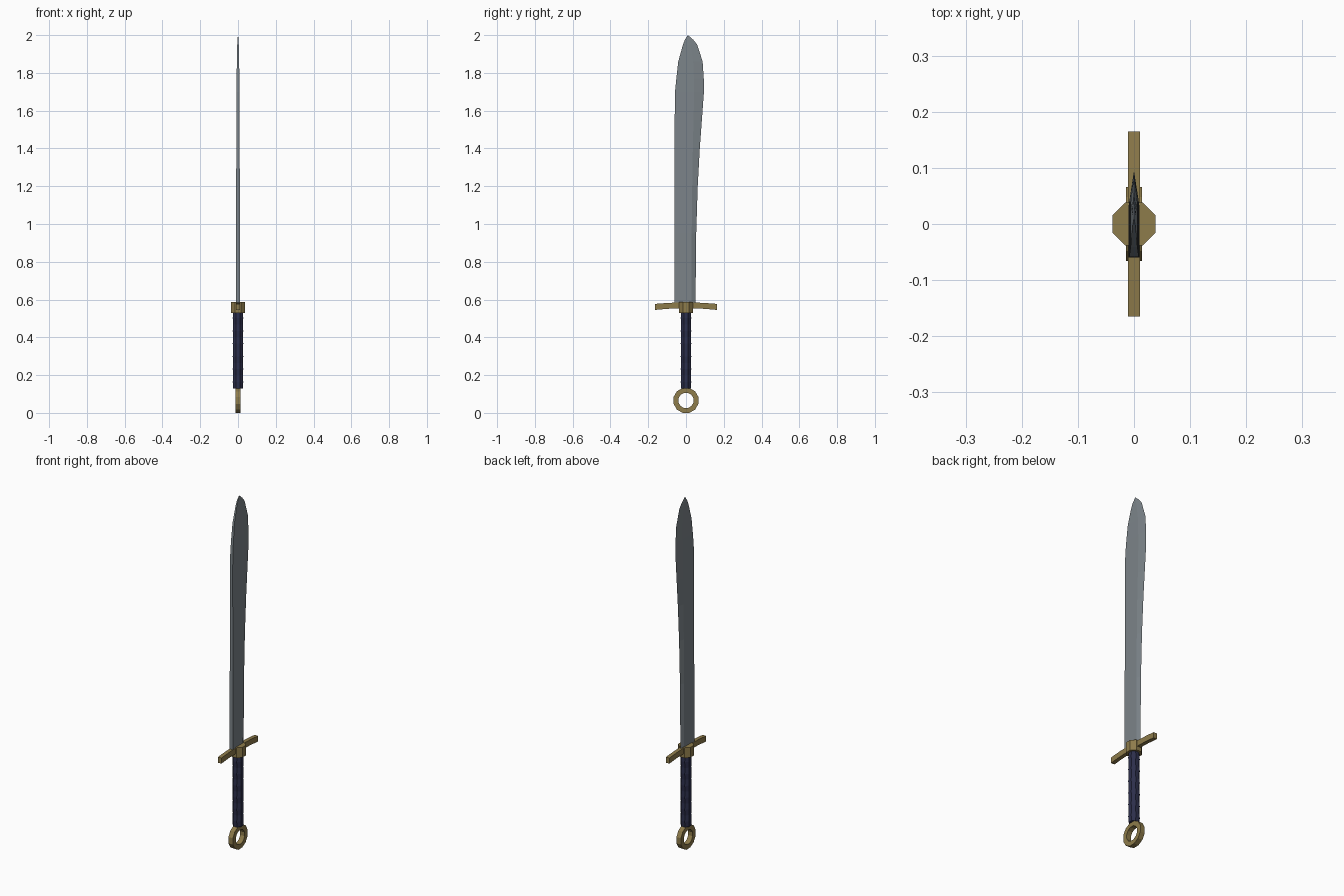
import bpy, bmesh
from math import pi, sin, cos

if "Cube" in bpy.data.objects:
    bpy.data.objects.remove(bpy.data.objects["Cube"])


def material(name, rgb):
    m = bpy.data.materials.new(name)
    m.diffuse_color = (*rgb, 1)
    m.use_nodes = True
    m.node_tree.nodes["Principled BSDF"].inputs["Base Color"].default_value = m.diffuse_color
    return m


STEEL = material("steel", (0.20, 0.23, 0.25))
BRASS = material("brass", (0.27, 0.20, 0.07))
WRAP = material("navy_wrap", (0.025, 0.028, 0.07))


def loft(name, rings, mat, closed=False):
    """Skin a list of equal-length vertex rings; cap the ends unless closed."""
    bm = bmesh.new()
    vs = [[bm.verts.new(p) for p in r] for r in rings]
    n = len(vs[0])
    for i in range(len(vs) if closed else len(vs) - 1):
        a, b = vs[i], vs[(i + 1) % len(vs)]
        for j in range(n):
            k = (j + 1) % n
            bm.faces.new((a[j], a[k], b[k], b[j]))
    if not closed:
        bm.faces.new(vs[0])
        bm.faces.new(vs[-1])
    bmesh.ops.remove_doubles(bm, verts=bm.verts, dist=1e-5)
    bmesh.ops.recalc_face_normals(bm, faces=bm.faces)
    me = bpy.data.meshes.new(name)
    bm.to_mesh(me)
    bm.free()
    me.materials.append(mat)
    ob = bpy.data.objects.new(name, me)
    bpy.context.collection.objects.link(ob)
    return ob


def octagon(r, z):
    R = r / cos(pi / 8)
    return [(R * cos(pi / 8 + i * pi / 4), R * sin(pi / 8 + i * pi / 4), z)
            for i in range(8)]


# Blade: flat spine at -y, low ridge, sharp edge at +y
# each station: z, spine y, ridge y, edge y, half thickness
stations = [(0.56, -0.060, 0.030, 0.050, 0.010), (0.95, -0.060, 0.030, 0.054, 0.010),
            (1.20, -0.060, 0.033, 0.062, 0.0095), (1.40, -0.060, 0.036, 0.073, 0.009),
            (1.55, -0.060, 0.040, 0.084, 0.0085), (1.70, -0.058, 0.043, 0.095, 0.008),
            (1.77, -0.051, 0.042, 0.094, 0.0075), (1.86, -0.041, 0.038, 0.088, 0.006),
            (1.95, -0.016, 0.024, 0.059, 0.004), (1.975, -0.006, 0.018, 0.039, 0.003),
            (2.00, 0.010, 0.010, 0.010, 0.0)]
loft("blade", [[(-t, s, z), (t, s, z), (t, r, z), (0, e, z), (-t, r, z)]
               for z, s, r, e, t in stations], STEEL)

# Crossguard: slightly drooping bar
bar = [(-0.165, 0.545, 0.577), (-0.10, 0.551, 0.582), (-0.03, 0.553, 0.585),
       (0.03, 0.553, 0.585), (0.10, 0.551, 0.582), (0.165, 0.545, 0.577)]
loft("crossguard", [[(-0.011, y, a), (0.011, y, a), (0.011, y, b), (-0.011, y, b)]
                    for y, a, b in bar], BRASS)

# Octagonal collar at the middle of the guard
loft("collar", [octagon(0.038, 0.53), octagon(0.038, 0.588)], BRASS)

# Grip with shallow wrapped ribs
ribs = 6
grip = []
for i in range(2 * ribs + 1):
    grip.append(octagon(0.028 if i % 2 else 0.0255, 0.13 + 0.405 * i / (2 * ribs)))
loft("grip", grip, WRAP)

# Ring pommel: twelve-sided band
k = 1 / cos(pi / 12)
ring = []
for i in range(12):
    a = (i + 0.5) * pi / 6
    ring.append([(x, r * k * cos(a), 0.066 + r * k * sin(a))
                 for x, r in ((-0.014, 0.040), (0.014, 0.040), (0.014, 0.066), (-0.014, 0.066))])
loft("ring_pommel", ring, BRASS, closed=True)
